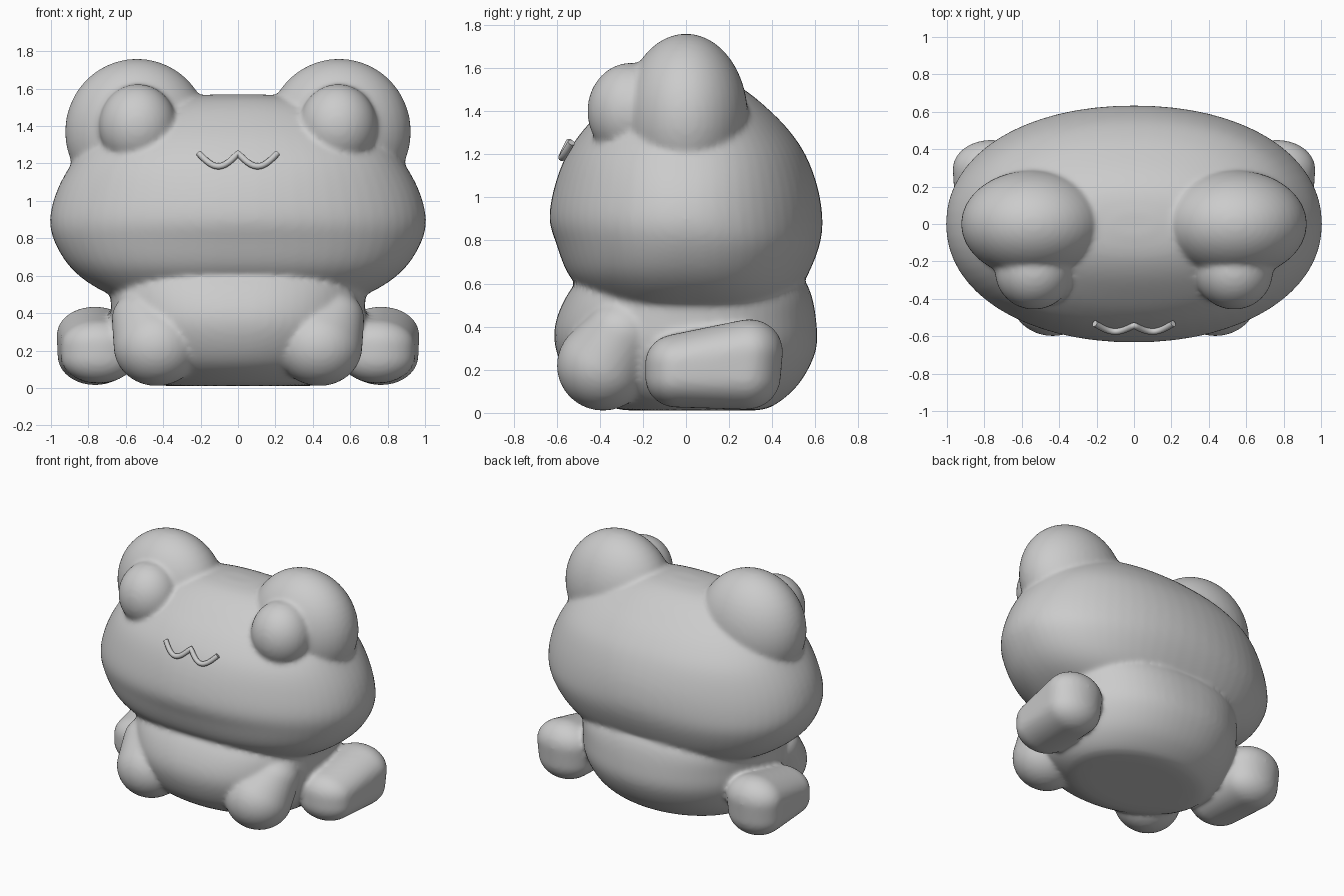
import bpy, bmesh, math
from mathutils import Vector, Matrix

if "Cube" in bpy.data.objects:
    bpy.data.objects.remove(bpy.data.objects["Cube"])

grey = bpy.data.materials.new("soft grey")
grey.use_nodes = True
grey.diffuse_color = (0.6, 0.6, 0.6, 1)
grey.node_tree.nodes["Principled BSDF"].inputs["Base Color"].default_value = (0.6, 0.6, 0.6, 1)


def refine(rings, steps=5):
    """Smooth curve through the given rings."""
    points = [Vector(r) for r in rings]
    padded = [points[0]] + points + [points[-1]]
    result = []
    for a, b, c, d in zip(padded, padded[1:], padded[2:], padded[3:]):
        for i in range(steps):
            t = i / steps
            result.append(b + (c - a) * t / 2 + (a - b * 2.5 + c * 2 - d / 2) * t ** 2
                          + (b * 1.5 - a / 2 - c * 1.5 + d / 2) * t ** 3)
    return result + [points[-1]]


def loft(bm, rings, sides=64):
    """Stack of rounded rings, each (z, half width, half depth, shift back, squareness)."""
    def bulge(v, power):
        return math.copysign(abs(v) ** (2 / power), v)

    angles = [2 * math.pi * i / sides for i in range(sides)]
    loops = [[bm.verts.new((rx * bulge(math.cos(a), power), ry * bulge(math.sin(a), power) + shift, z))
              for a in angles] for z, rx, ry, shift, power in refine(rings)]
    for low, high in zip(loops, loops[1:]):
        for i in range(sides):
            j = (i + 1) % sides
            bm.faces.new((low[i], low[j], high[j], high[i]))
    bm.faces.new(loops[0][::-1])
    bm.faces.new(loops[-1])


def ellipsoid(bm, centre, radii):
    place = Matrix.Translation(centre) @ Matrix.Diagonal((*radii, 1))
    return bmesh.ops.create_uvsphere(bm, u_segments=40, v_segments=24, radius=1, matrix=place)["verts"]


def limb(bm, *blobs):
    """Convex skin around a few ellipsoids."""
    verts = []
    for centre, radii in blobs:
        verts += ellipsoid(bm, centre, radii)
    hull = bmesh.ops.convex_hull(bm, input=verts)
    spare = {g for g in hull["geom_interior"] if isinstance(g, bmesh.types.BMVert)}
    bmesh.ops.delete(bm, geom=list(spare), context="VERTS")


figure = bmesh.new()

# Head
loft(figure, [(0.42, 0.40, 0.28, 0.02, 2.5), (0.47, 0.61, 0.42, 0.02, 2.5),
              (0.55, 0.78, 0.49, 0.02, 2.4), (0.65, 0.90, 0.56, 0.01, 2.3),
              (0.78, 0.98, 0.61, 0.01, 2.2), (0.90, 1.005, 0.633, 0, 2.1),
              (1.05, 0.97, 0.61, 0, 2.1), (1.20, 0.89, 0.553, 0, 2.2),
              (1.32, 0.80, 0.47, 0, 2.2), (1.42, 0.68, 0.37, 0, 2.2),
              (1.50, 0.52, 0.27, 0, 2.2), (1.55, 0.34, 0.17, 0, 2.2),
              (1.57, 0.12, 0.06, 0, 2.2)])

# Body
loft(figure, [(0.01, 0.36, 0.27, 0.03, 2), (0.03, 0.50, 0.38, 0.02, 2),
              (0.13, 0.61, 0.52, 0, 2.1), (0.28, 0.67, 0.60, 0, 2.2),
              (0.42, 0.68, 0.605, 0, 2.3), (0.58, 0.66, 0.55, 0.02, 2.4),
              (0.70, 0.50, 0.44, 0.04, 2.4)])

for side in (-1, 1):
    # Eye domes and bulging eyes
    ellipsoid(figure, (side * 0.54, 0, 1.37), (0.385, 0.288, 0.39))
    ellipsoid(figure, (side * 0.535, -0.255, 1.4), (0.208, 0.203, 0.225))

    # Front legs
    limb(figure, ((side * 0.435, -0.385, 0.22), (0.23, 0.215, 0.21)),
         ((side * 0.51, -0.30, 0.37), (0.165, 0.17, 0.15)))

    # Hind feet, deep and blocky
    limb(figure, ((side * 0.765, 0.295, 0.285), (0.205, 0.155, 0.15)),
         ((side * 0.765, 0.28, 0.17), (0.20, 0.16, 0.155)),
         ((side * 0.745, -0.045, 0.23), (0.20, 0.145, 0.135)),
         ((side * 0.745, -0.045, 0.165), (0.20, 0.145, 0.14)))

bmesh.ops.recalc_face_normals(figure, faces=figure.faces)
mesh = bpy.data.meshes.new("figure")
figure.to_mesh(mesh)
figure.free()
mesh.materials.append(grey)
figure_obj = bpy.data.objects.new("head_body_and_limbs", mesh)
bpy.context.collection.objects.link(figure_obj)

# Melt the overlapping volumes into one soft skin
remesh = figure_obj.modifiers.new("Fuse", "REMESH")
remesh.mode = "VOXEL"
remesh.voxel_size = 0.015
remesh.use_smooth_shade = True
smooth = figure_obj.modifiers.new("Soften", "SMOOTH")
smooth.factor = 0.5
smooth.iterations = 10

# Mouth: two shallow scoops meeting at a peak, wrapped on the face
curve = bpy.data.curves.new("mouth", "CURVE")
curve.dimensions = "3D"
curve.bevel_depth = 0.017
curve.bevel_resolution = 4
curve.use_fill_caps = True
line = curve.splines.new("POLY")
steps = 40
line.points.add(steps)
for i, point in enumerate(line.points):
    x = -0.21 + 0.42 * i / steps
    z = 1.255 - 0.07 * abs(math.sin(math.pi * x / 0.21))
    depth = 0.575 - 0.5 * (z - 1.19)
    y = -depth * (1 - abs(x / 0.89) ** 2.2) ** (1 / 2.2)
    point.co = (x, y, z, 1)
curve.materials.append(grey)
bpy.context.collection.objects.link(bpy.data.objects.new("mouth", curve))
